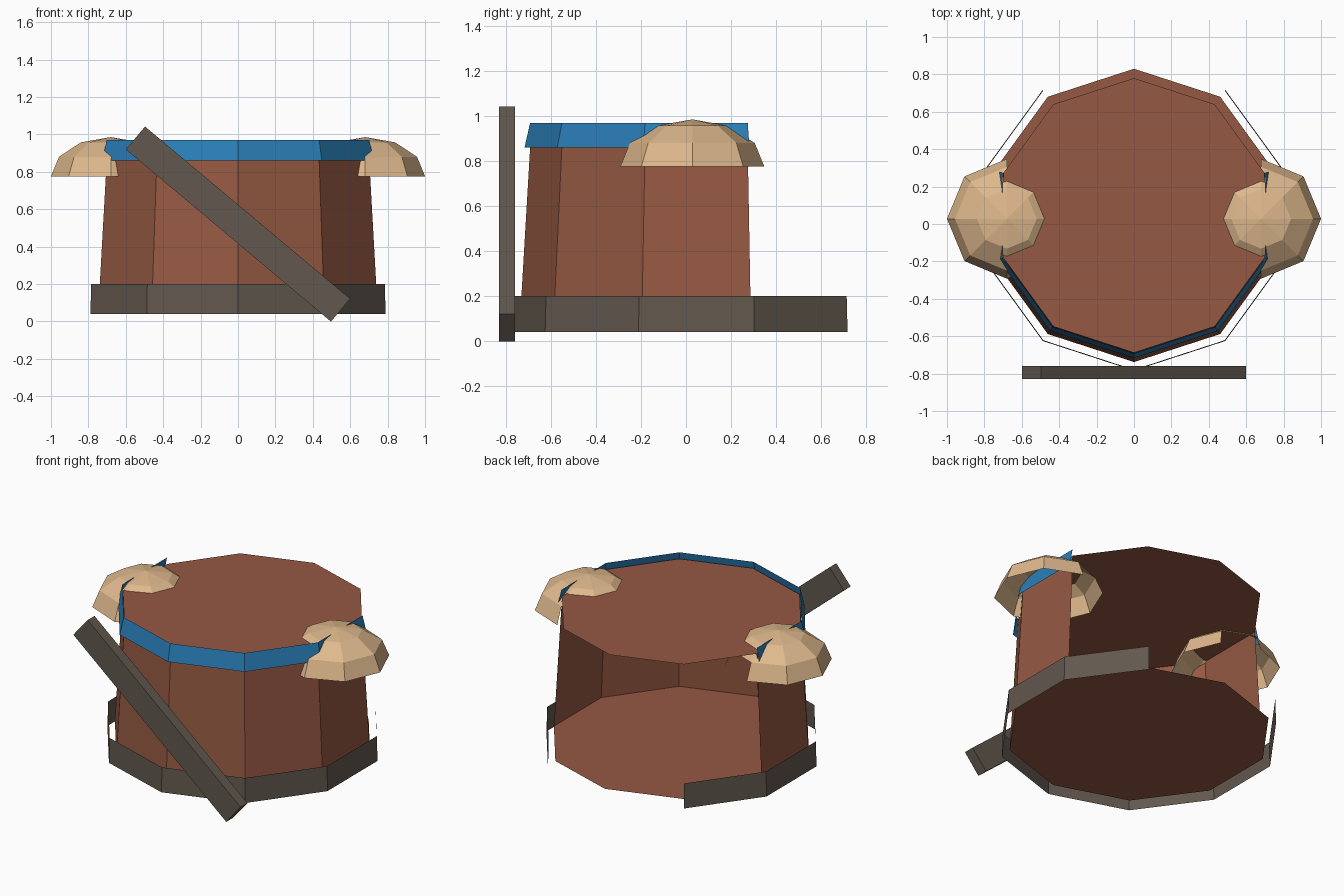
import bpy, bmesh, math
from mathutils import Matrix

if "Cube" in bpy.data.objects:
    bpy.data.objects.remove(bpy.data.objects["Cube"])

CY = 0.046         # depth centre of the ten-sided body


def material(name, rgb):
    m = bpy.data.materials.new(name)
    lin = [c / 12.92 if c <= 0.04045 else ((c + 0.055) / 1.055) ** 2.4
           for c in (v / 255 for v in rgb)]
    m.diffuse_color = (*lin, 1)
    m.use_nodes = True
    m.node_tree.nodes["Principled BSDF"].inputs["Base Color"].default_value = m.diffuse_color
    return m


BROWN = material("leather brown", (149, 89, 66))
GREY = material("dark grey brown", (98, 88, 78))
BLUE = material("cloth blue", (42, 126, 184))
TAN = material("pad tan", (222, 184, 140))


def finish(bm, name, mat):
    me = bpy.data.meshes.new(name)
    bm.to_mesh(me)
    bm.free()
    me.materials.append(mat)
    ob = bpy.data.objects.new(name, me)
    bpy.context.collection.objects.link(ob)
    return ob


def ring(bm, r, z, start, count):
    """Part of a decagon, counter-clockwise from the start angle."""
    pts = [math.radians(start + 36 * i) for i in range(count)]
    return [bm.verts.new((r * math.cos(a), CY + r * math.sin(a), z)) for a in pts]


def strip(name, mat, low, high, start, sides):
    """Open ten-sided wall between two (radius, height) pairs."""
    bm = bmesh.new()
    a, b = ring(bm, *low, start, sides + 1), ring(bm, *high, start, sides + 1)
    for i in range(sides):
        bm.faces.new((a[i], a[i + 1], b[i + 1], b[i]))
    return finish(bm, name, mat)


def cap(name, mat, r, z, up):
    bm = bmesh.new()
    vs = ring(bm, r, z, 18, 10)
    bm.faces.new(vs if up else vs[::-1])
    return finish(bm, name, mat)


# Body: six front and side walls, open at the back, with both caps
strip("body_wall", BROWN, (0.784, 0.08), (0.734, 0.93), 162, 6)
cap("body_top", BROWN, 0.734, 0.93, True)
cap("body_bottom", BROWN, 0.784, 0.08, False)

# Collar and belt bands
strip("collar_band", BLUE, (0.763, 0.86), (0.738, 0.97), 162, 6)
strip("belt_band", GREY, (0.83, 0.04), (0.825, 0.20), 126, 8)

# Shoulder pads: open upper halves of low-poly spheres,
# with the lowest inner-back panel left out
for side, label in ((-1, "left"), (1, "right")):
    bm = bmesh.new()
    bmesh.ops.create_uvsphere(bm, u_segments=8, v_segments=6, radius=0.32)
    bmesh.ops.delete(bm, geom=[v for v in bm.verts if v.co.z < -0.01], context='VERTS')
    gap = []
    for f in bm.faces:
        c = f.calc_center_median()
        if c.z < 0.1 and c.y > 0.2 and c.x * side < 0:
            gap.append(f)
    bmesh.ops.delete(bm, geom=gap, context='FACES')
    bmesh.ops.transform(bm, verts=bm.verts, matrix=Matrix.Translation((side * 0.68, 0.028, 0.775))
                        @ Matrix.Diagonal((1, 1, 0.21 / 0.32, 1)))
    finish(bm, label + "_shoulder_pad", TAN)

# Diagonal strap across the front
bm = bmesh.new()
bmesh.ops.create_cube(bm, size=1)
bmesh.ops.transform(bm, verts=bm.verts, matrix=Matrix.Translation((0, -0.795, 0.52))
                    @ Matrix.Rotation(math.radians(40), 4, 'Y')
                    @ Matrix.Diagonal((1.432, 0.07, 0.16, 1)))
finish(bm, "diagonal_strap", GREY)
